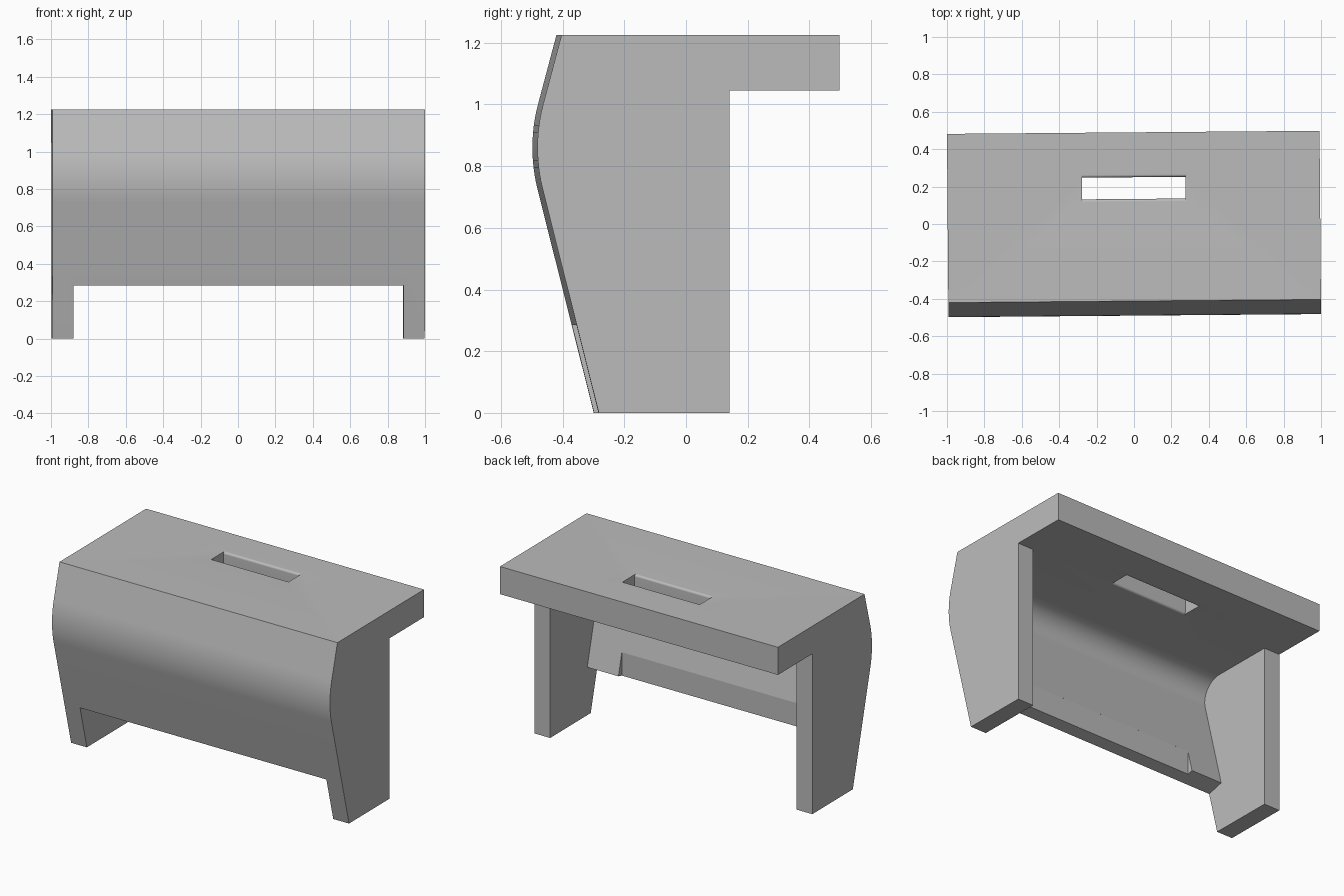
import bpy
import bmesh
import math
from mathutils import Vector

if "Cube" in bpy.data.objects:
    bpy.data.objects.remove(bpy.data.objects["Cube"])

TOP, UNDER = 1.225, 1.045      # seat board top and underside
LEG_BACK, BACK = 0.132, 0.49   # rear of the legs, rear of the seat
HALF, INNER = 0.996, 0.883     # outer and inner half width


def fillet(before, corner, after, radius, steps):
    """Points of a tangent arc that rounds one corner of a profile."""
    a, p, c = Vector(before), Vector(corner), Vector(after)
    u, v = (a - p).normalized(), (c - p).normalized()
    half = u.angle(v) / 2
    centre = p + (u + v).normalized() * radius / math.sin(half)
    reach = radius / math.tan(half)
    start, end = p + u * reach - centre, p + v * reach - centre
    sweep = start.angle(end)
    return [centre + (start * math.sin(sweep * (1 - i / steps))
                      + end * math.sin(sweep * i / steps)) / math.sin(sweep)
            for i in range(steps + 1)]


def prism(name, profile, half):
    """Extrude a (y, z) profile across the width."""
    bm = bmesh.new()
    face = bm.faces.new([bm.verts.new((-half, p[0], p[1])) for p in profile])
    new = bmesh.ops.extrude_face_region(bm, geom=[face])["geom"]
    bmesh.ops.translate(bm, vec=(2 * half, 0, 0),
                        verts=[g for g in new if isinstance(g, bmesh.types.BMVert)])
    bmesh.ops.recalc_face_normals(bm, faces=bm.faces)
    mesh = bpy.data.meshes.new(name)
    bm.to_mesh(mesh)
    bm.free()
    obj = bpy.data.objects.new(name, mesh)
    bpy.context.collection.objects.link(obj)
    return obj


# Solid stool body: sloped, softly bulging front and overhanging seat
foot, brow, crown = (-0.291, 0), (-0.508, 0.864), (-0.412, TOP)
body = [foot, *fillet(foot, brow, crown, 0.55, 12), crown, (BACK, TOP),
        (BACK, UNDER), (LEG_BACK, UNDER), (LEG_BACK, 0)]
stool = prism("step_stool", body, HALF)

# Hollow between the legs, leaving a front apron of even thickness
lip, joint, rear = (-0.255, 0.312), (-0.439, UNDER), (0.3, UNDER)
hollow = [rear, *fillet(rear, joint, lip, 0.13, 18), lip,
          (-0.7, 0.2), (-0.7, -0.2), (0.3, -0.2)]

# Hand slot through the seat with rounded long edges
front, back, r = 0.134, 0.25, 0.014
mid = (UNDER + TOP) / 2


def slot_edge(y, side, z, away):
    return fillet((y, mid), (y, z), (y + side, z), r, 12) + \
        [(y + side * r, z + away)]


slot = (slot_edge(front, -1, TOP, 0.1)
        + slot_edge(back, 1, TOP, 0.1)[::-1]
        + slot_edge(back, 1, UNDER, -0.1)
        + slot_edge(front, -1, UNDER, -0.1)[::-1])

# Upright finger grip recessed into the rear of the apron
grip = [(-0.291, 0.2), (-0.291, 0.455), (-0.1, 0.455), (-0.1, 0.2)]

# Cut each opening
bpy.context.view_layer.objects.active = stool
for name, profile, half in (("leg_hollow", hollow, INNER),
                            ("hand_slot", slot, 0.277),
                            ("finger_grip", grip, 0.66)):
    cutter = prism(name, profile, half)
    cutter.hide_render = True
    mod = stool.modifiers.new(name, "BOOLEAN")
    mod.operation, mod.solver, mod.object = "DIFFERENCE", "EXACT", cutter
    bpy.ops.object.modifier_apply(modifier=name)
    bpy.data.objects.remove(cutter)

# Plain grey finish
grey = bpy.data.materials.new("plain_grey")
grey.use_nodes = True
colour = (0.5, 0.5, 0.5, 1)
grey.diffuse_color = colour
grey.node_tree.nodes["Principled BSDF"].inputs["Base Color"].default_value = colour
stool.data.materials.clear()
stool.data.materials.append(grey)

# Smooth bends, crisp edges, and a very slight turn
bpy.ops.object.select_all(action="DESELECT")
stool.select_set(True)
bpy.ops.object.shade_smooth_by_angle(angle=math.radians(11))
stool.rotation_euler.z = 0.0083
